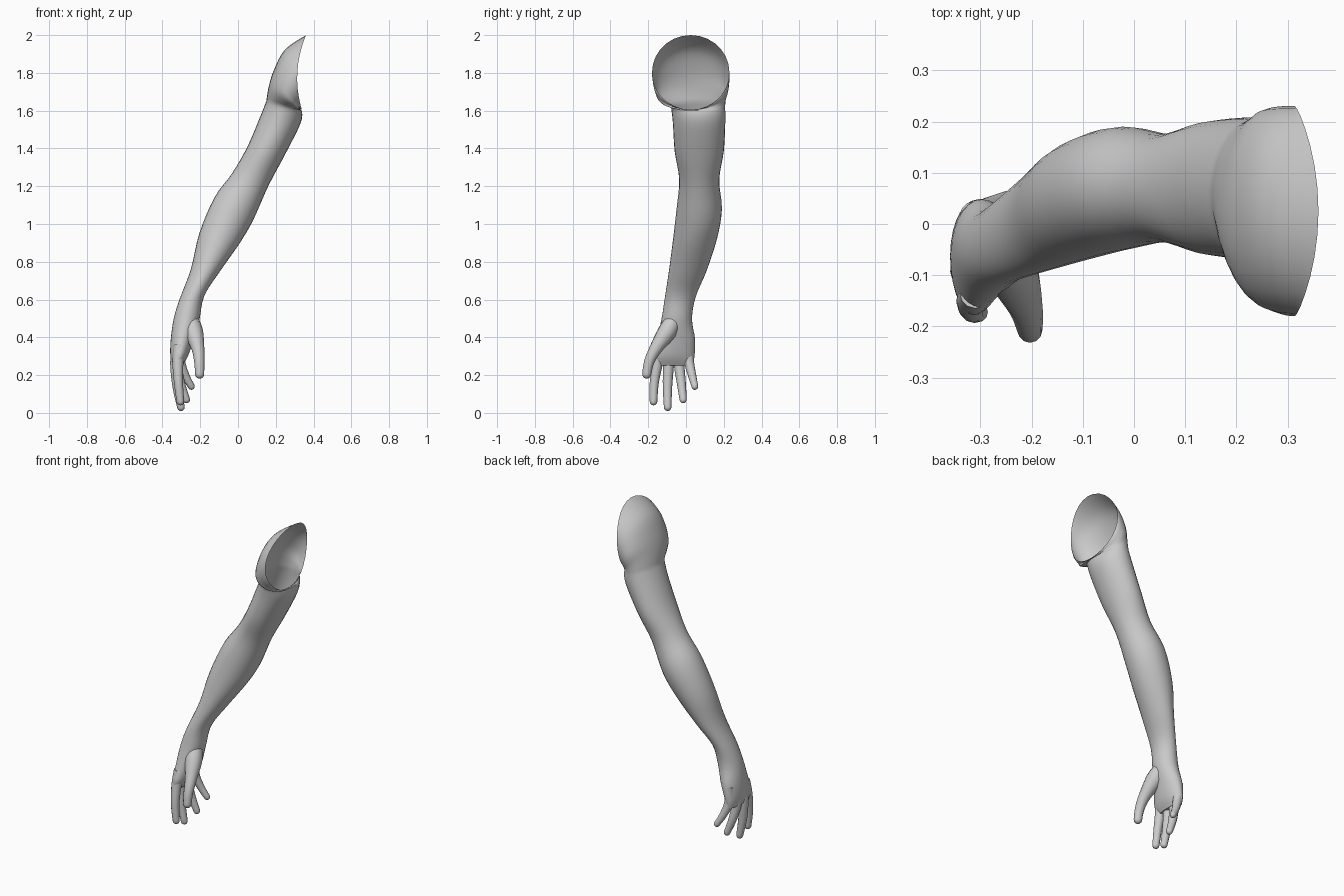
import bpy, bmesh, math
from mathutils import Vector

cube = bpy.data.objects.get("Cube")
if cube:
    bpy.data.objects.remove(cube, do_unlink=True)

skin = bpy.data.materials.new("plain grey")
skin.use_nodes = True
grey = (0.6, 0.6, 0.6, 1)
skin.diffuse_color = grey
skin.node_tree.nodes["Principled BSDF"].inputs["Base Color"].default_value = grey


def smooth_rows(rows, steps):
    """Catmull-Rom interpolation between rows of numbers."""
    out = []
    for i in range(len(rows) - 1):
        a, b, c, d = (rows[min(max(i + k, 0), len(rows) - 1)] for k in (-1, 0, 1, 2))
        for s in range(steps):
            t = s / steps
            out.append([q + 0.5 * t * (r - p + t * (2 * p - 5 * q + 4 * r - w
                        + t * (3 * (q - r) + w - p))) for p, q, r, w in zip(a, b, c, d)])
    return out + [list(rows[-1])]


def loft(name, rings, cap_start=False, cap_end=False):
    """Skin a list of equal rings of points."""
    bm = bmesh.new()
    loops = [[bm.verts.new(p) for p in ring] for ring in rings]
    n = len(loops[0])
    for a, b in zip(loops, loops[1:]):
        for i in range(n):
            j = (i + 1) % n
            bm.faces.new((a[i], a[j], b[j], b[i]))
    if cap_start:
        bm.faces.new(loops[0])
    if cap_end:
        bm.faces.new(loops[-1])
    bmesh.ops.recalc_face_normals(bm, faces=bm.faces)
    mesh = bpy.data.meshes.new(name)
    bm.to_mesh(mesh)
    bm.free()
    obj = bpy.data.objects.new(name, mesh)
    bpy.context.collection.objects.link(obj)
    mesh.materials.append(skin)
    bpy.ops.object.select_all(action="DESELECT")
    obj.select_set(True)
    bpy.context.view_layer.objects.active = obj
    bpy.ops.object.shade_smooth_by_angle(angle=math.radians(50))
    return obj


def limb_ring(row, n=28):
    """Ring between an outer and an inner point, with a front-back span and a sideways bow."""
    ox, oz, ix, iz, y0, y1, bow = row
    ring = []
    for k in range(n):
        a = math.tau * k / n
        c, s = math.cos(a), math.sin(a)
        ring.append(((ox + ix) / 2 + c * (ox - ix) / 2 - bow * s * s,
                     (y0 + y1) / 2 + s * (y1 - y0) / 2,
                     (oz + iz) / 2 + c * (oz - iz) / 2))
    return ring


def digit(name, path, n=12):
    """Tapered finger with a rounded tip; path rows are x, y, z, radius."""
    rows = smooth_rows(path, 4)
    end, prev = Vector(rows[-1][:3]), Vector(rows[-2][:3])
    d, r = (end - prev).normalized(), rows[-1][3]
    for a in (0.4, 0.8, 1.15, 1.4):
        rows.append([*(end + d * r * math.sin(a)), r * math.cos(a)])
    rings = []
    for i, row in enumerate(rows):
        lo, hi = rows[max(i - 1, 0)], rows[min(i + 1, len(rows) - 1)]
        t = (Vector(hi[:3]) - Vector(lo[:3])).normalized()
        u = Vector((0, 1, 0)).cross(t).normalized()
        v = t.cross(u)
        rings.append([Vector(row[:3]) + row[3] * (u * math.cos(math.tau * k / n)
                      + v * math.sin(math.tau * k / n)) for k in range(n)])
    loft(name, rings, True, True)


# Palm, forearm, elbow and upper arm, from the knuckles up
arm = [
    (-.345, .25, -.295, .25, -.165, .035, .0),
    (-.358, .30, -.265, .30, -.178, .045, .0),
    (-.356, .39, -.235, .39, -.155, .048, .0),
    (-.340, .50, -.205, .49, -.130, .032, .0),
    (-.310, .60, -.178, .62, -.112, .050, .0),
    (-.250, .76, -.095, .75, -.090, .110, .0),
    (-.205, .95, .010, .90, -.068, .165, .0),
    (-.125, 1.14, .080, 1.02, -.050, .190, .0),
    (-.030, 1.27, .160, 1.20, -.036, .176, .0),
    (.050, 1.41, .245, 1.36, -.060, .200, .0),
    (.110, 1.55, .330, 1.53, -.070, .208, .0),
    (.150, 1.65, .340, 1.60, -.080, .207, .0),
]
# Open shoulder cap, fanning out from the armpit to the rim
shoulder = [
    (.150, 1.65, .338, 1.60, -.085, .207, .0),
    (.163, 1.73, .336, 1.60, -.145, .212, .0),
    (.192, 1.82, .330, 1.605, -.165, .225, .0),
    (.250, 1.925, .332, 1.605, -.177, .230, .0),
    (.360, 2.0, .338, 1.605, -.180, .230, .035),
]
rows = smooth_rows(arm, 4)[:-1] + smooth_rows(shoulder, 4)
loft("arm_and_shoulder", [limb_ring(r) for r in rows], cap_start=True)

# Fingers and thumb
digit("index_finger", [(-.310, -.135, .36, .030), (-.318, -.150, .27, .029),
                       (-.315, -.168, .16, .024), (-.305, -.172, .06, .020)])
digit("middle_finger", [(-.322, -.085, .36, .030), (-.330, -.092, .26, .029),
                        (-.322, -.098, .14, .025), (-.302, -.097, .03, .020)])
digit("ring_finger", [(-.322, -.030, .36, .030), (-.325, -.036, .26, .028),
                      (-.305, -.025, .16, .024), (-.273, -.015, .07, .019)])
digit("little_finger", [(-.310, .015, .38, .030), (-.308, .015, .28, .027),
                        (-.280, .032, .20, .022), (-.247, .047, .14, .018)])
digit("thumb", [(-.255, -.060, .50, .042), (-.235, -.100, .43, .050),
                (-.212, -.160, .34, .034), (-.205, -.195, .27, .027),
                (-.203, -.208, .205, .024)])
